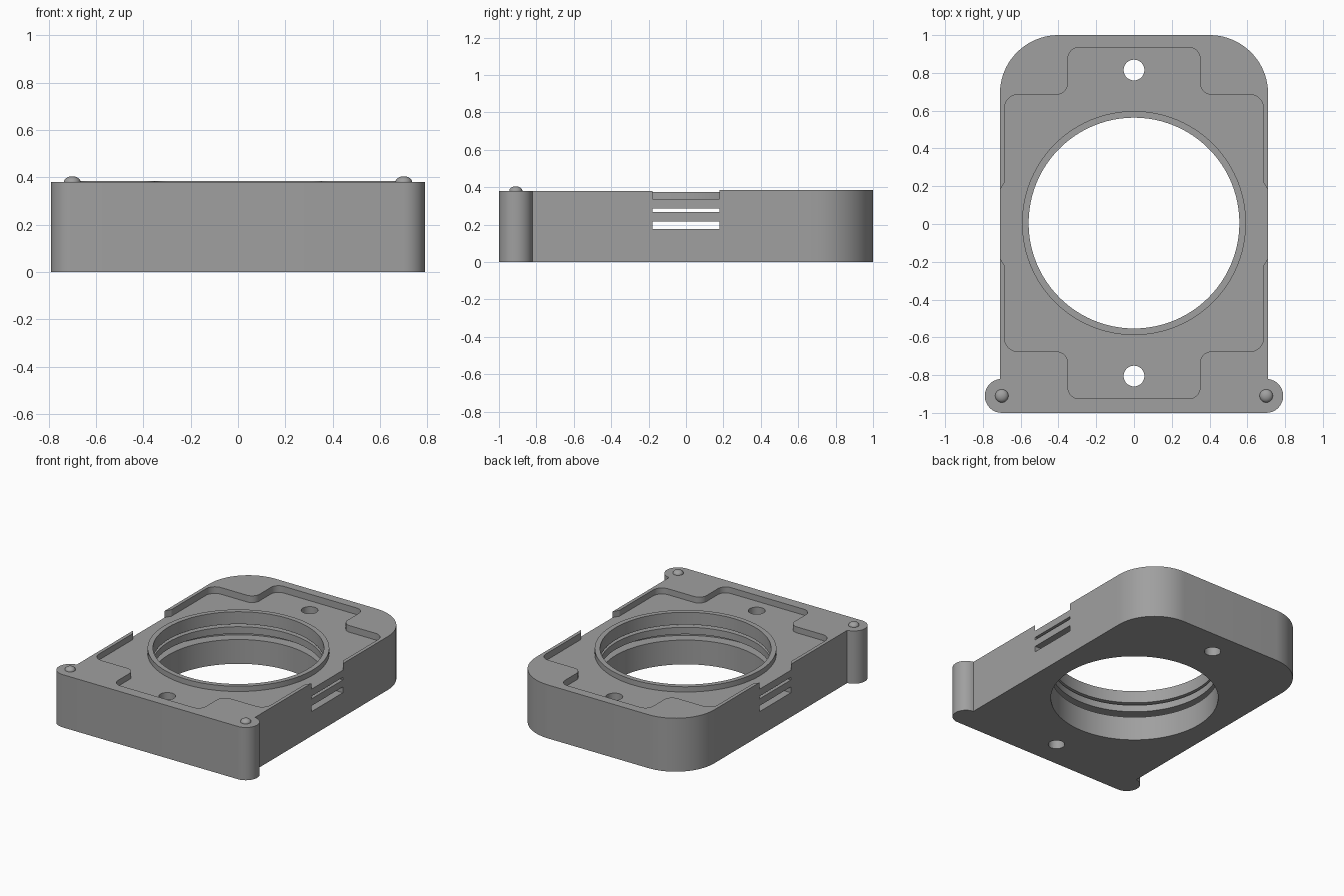
import bpy, bmesh, math
from mathutils import Vector

if "Cube" in bpy.data.objects:
    bpy.data.objects.remove(bpy.data.objects["Cube"])

grey = bpy.data.materials.new("mid_grey")
grey.diffuse_color = (0.35, 0.35, 0.35, 1)
grey.use_nodes = True
grey.node_tree.nodes["Principled BSDF"].inputs["Base Color"].default_value = grey.diffuse_color
CY = 0.005  # bore centre in y


def fillet(points, steps=10):
    """Round each (x, y, r) corner of a closed outline."""
    out = []
    n = len(points)
    for i, (x, y, r) in enumerate(points):
        p = Vector((x, y))
        if r == 0:
            out.append(p)
            continue
        u = (Vector(points[i - 1][:2]) - p).normalized()
        v = (Vector(points[(i + 1) % n][:2]) - p).normalized()
        half = u.angle(v) / 2
        c = p + (u + v).normalized() * r / math.sin(half)
        a = p + u * r / math.tan(half) - c
        b = p + v * r / math.tan(half) - c
        a0 = math.atan2(a.y, a.x)
        d = (math.atan2(b.y, b.x) - a0 + math.pi) % (2 * math.pi) - math.pi
        for k in range(steps + 1):
            t = a0 + d * k / steps
            out.append(c + Vector((math.cos(t), math.sin(t))) * r)
    return out


def mirrored(half):
    return half + [(-x, y, r) for x, y, r in reversed(half)]


def circle(r, x=0, y=CY, n=96):
    return [(x + r * math.cos(2 * math.pi * k / n),
             y + r * math.sin(2 * math.pi * k / n)) for k in range(n)]


def box(x0, x1, y0, y1):
    return [(x0, y0), (x1, y0), (x1, y1), (x0, y1)]


def prism(name, outline, z0, z1):
    bm = bmesh.new()
    face = bm.faces.new([bm.verts.new((p[0], p[1], z0)) for p in outline])
    ext = bmesh.ops.extrude_face_region(bm, geom=[face])["geom"]
    top = [g for g in ext if isinstance(g, bmesh.types.BMVert)]
    bmesh.ops.translate(bm, verts=top, vec=(0, 0, z1 - z0))
    bmesh.ops.recalc_face_normals(bm, faces=bm.faces)
    mesh = bpy.data.meshes.new(name)
    bm.to_mesh(mesh)
    bm.free()
    mesh.materials.append(grey)
    ob = bpy.data.objects.new(name, mesh)
    bpy.context.collection.objects.link(ob)
    return ob


def activate(ob):
    bpy.ops.object.select_all(action='DESELECT')
    ob.select_set(True)
    bpy.context.view_layer.objects.active = ob


def cut(ob, outline, z0, z1):
    cutter = prism("cutter", outline, z0, z1)
    cutter.hide_render = True
    activate(ob)
    mod = ob.modifiers.new("cut", 'BOOLEAN')
    mod.operation = 'DIFFERENCE'
    mod.solver = 'EXACT'
    mod.object = cutter
    bpy.ops.object.modifier_apply(modifier=mod.name)
    bpy.data.objects.remove(cutter)


def smooth(ob):
    activate(ob)
    bpy.ops.object.shade_smooth_by_angle(angle=math.radians(30))


# Housing: round back corners, round ears at the front
ear = [(0.70 + 0.09 * math.cos(math.radians(a)),
        -0.91 + 0.09 * math.sin(math.radians(a)), 0)
       for a in [-90 + 173.6 * k / 16 for k in range(17)]]
housing = prism("housing", fillet(mirrored(ear + [(0.71, 1.0, 0.31)]), 20), 0, 0.385)

# Front half of the rim sits slightly lower
cut(housing, box(-1, 1, -1.2, 0), 0.38, 0.6)

# Stepped top pocket, open at both sides
pocket = [(0.35, -0.925, 0.06), (0.35, -0.675, 0.06), (0.685, -0.675, 0.07),
          (0.685, -0.22, 0), (0.71, -0.18, 0), (0.80, -0.18, 0),
          (0.80, 0.18, 0), (0.71, 0.18, 0), (0.685, 0.22, 0),
          (0.685, 0.685, 0.07), (0.35, 0.685, 0.06), (0.35, 0.935, 0.06)]
cut(housing, fillet(mirrored(pocket)), 0.337, 0.6)

# Main bore and screw holes
cut(housing, circle(0.558), -0.1, 0.6)
for y in (-0.805, 0.815):
    cut(housing, circle(0.055, 0, y, 32), -0.1, 0.6)

# Round grooves in the bore, each open to both sides through a slot
for z0, z1 in ((0.175, 0.217), (0.267, 0.286)):
    cut(housing, circle(0.63), z0, z1)
    cut(housing, box(-0.8, 0.8, -0.18, 0.18), z0, z1)
smooth(housing)

# Raised lip around the bore
lip = prism("bore_lip", circle(0.593), 0.337, 0.375)
cut(lip, circle(0.558), 0.2, 0.6)
smooth(lip)

# Domed pegs on the ears
for side, x in (("left", -0.70), ("right", 0.70)):
    bpy.ops.mesh.primitive_uv_sphere_add(segments=32, ring_count=16, radius=0.035,
                                         location=(x, -0.91, 0.38))
    peg = bpy.context.object
    peg.name = "peg_" + side
    peg.scale.z = 0.7
    peg.data.materials.append(grey)
    smooth(peg)
